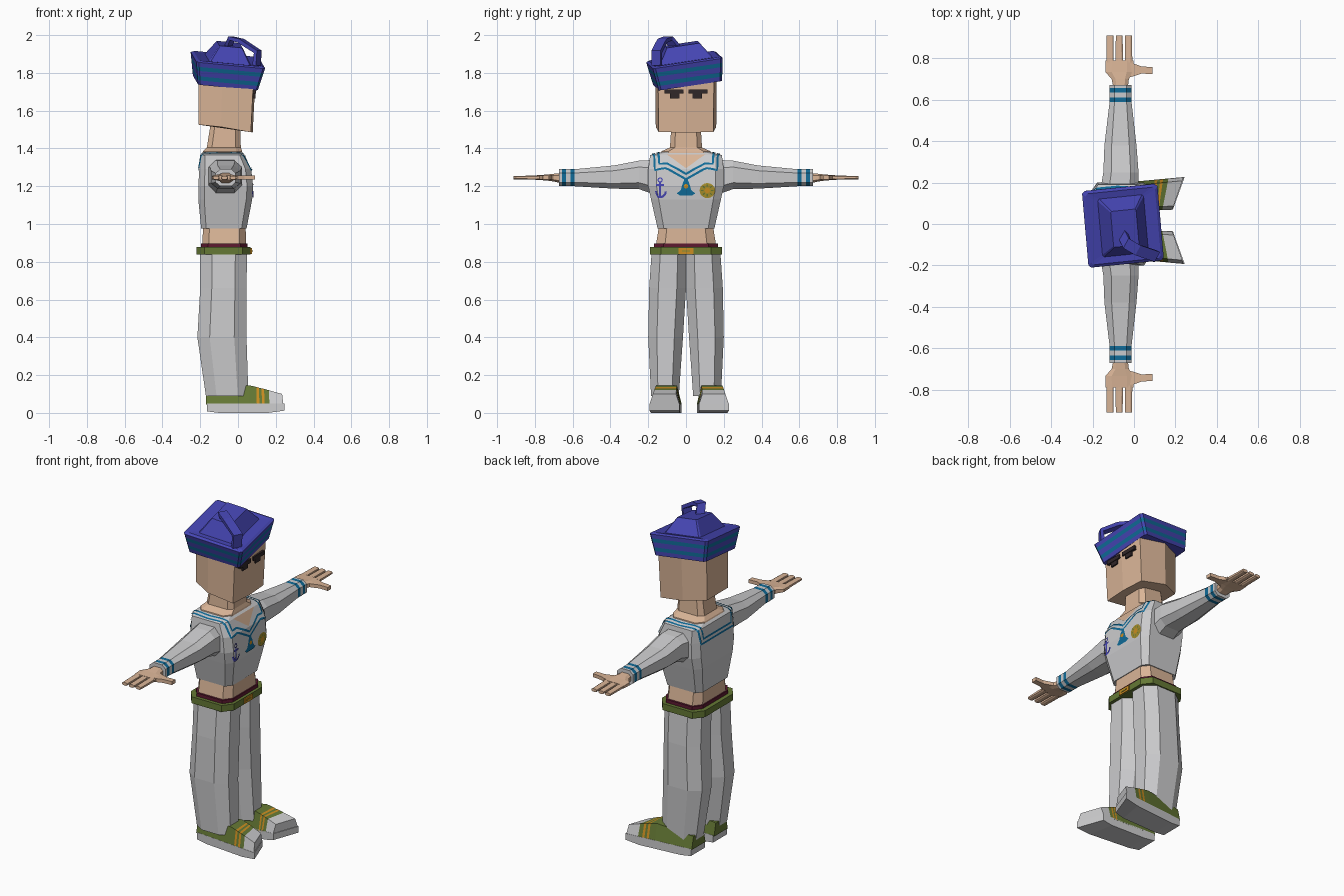
import bpy, bmesh, math
from mathutils import Vector, Matrix
from mathutils.bvhtree import BVHTree

if "Cube" in bpy.data.objects:
    bpy.data.objects.remove(bpy.data.objects["Cube"])

COLOURS = {
    "skin": (.70, .46, .31), "cloth": (.60, .60, .61), "blue": (.06, .06, .45),
    "teal": (.005, .15, .32), "green": (.13, .19, .035), "orange": (.60, .27, .015),
    "red": (.11, .01, .03), "brown": (.03, .02, .022), "gold": (.38, .27, .025),
}
MATS = {}
for key, rgb in COLOURS.items():
    m = bpy.data.materials.new(key)
    m.use_nodes = True
    m.diffuse_color = (*rgb, 1)
    m.node_tree.nodes["Principled BSDF"].inputs["Base Color"].default_value = (*rgb, 1)
    MATS[key] = m


def finish(name, bm, keys):
    bmesh.ops.recalc_face_normals(bm, faces=bm.faces)
    me = bpy.data.meshes.new(name)
    bm.to_mesh(me)
    bm.free()
    for k in keys:
        me.materials.append(MATS[k])
    ob = bpy.data.objects.new(name, me)
    bpy.context.collection.objects.link(ob)
    return ob


def loft(name, rings, bands):
    """Skin a list of rings; bands is one colour, or one per gap between rings."""
    if isinstance(bands, str):
        bands = [bands] * (len(rings) - 1)
    keys = list(dict.fromkeys(bands))
    bm = bmesh.new()
    vs = [[bm.verts.new(p) for p in r] for r in rings]
    n = len(rings[0])
    for a, b, k in zip(vs, vs[1:], bands):
        for i in range(n):
            f = bm.faces.new((a[i], a[(i + 1) % n], b[(i + 1) % n], b[i]))
            f.material_index = keys.index(k)
    for ring, k in ((vs[0], bands[0]), (vs[-1], bands[-1])):
        bm.faces.new(ring).material_index = keys.index(k)
    return finish(name, bm, keys)


def octagon(a0, a1, b0, b1, k):
    """Chamfered rectangle as 2D points."""
    ca, ha, cb, hb = (a0 + a1) / 2, (a1 - a0) / 2, (b0 + b1) / 2, (b1 - b0) / 2
    pts = [(1, -k), (1, k), (k, 1), (-k, 1), (-1, k), (-1, -k), (-k, -1), (k, -1)]
    return [(ca + ha * u, cb + hb * v) for u, v in pts]


def level(z, x0, x1, y0, y1, k=.7):
    return [(x, y, z) for x, y in octagon(x0, x1, y0, y1, k)]


def upright(y, x0, x1, z0, z1, k=.55):
    return [(x, y, z) for x, z in octagon(x0, x1, z0, z1, k)]


def box(name, x0, x1, y0, y1, z0, z1, key):
    rings = [[(x, y0, z0), (x, y1, z0), (x, y1, z1), (x, y0, z1)] for x in (x0, x1)]
    return loft(name, rings, key)


# Torso, neck and waist
shirt = loft("shirt", [level(z, a, b, -h, h, .78) for z, a, b, h in (
    (.975, -.195, .045, .15), (1.13, -.21, .075, .185), (1.2, -.21, .08, .2),
    (1.29, -.205, .07, .2), (1.365, -.2, .035, .19), (1.38, -.185, .02, .13))], "cloth")
loft("neck", [level(z, a, b, -h, h) for z, a, b, h in (
    (1.37, -.19, .025, .135), (1.385, -.185, .022, .13), (1.405, -.165, .015, .085),
    (1.56, -.14, .01, .075))], "skin")
loft("waist", [level(z, a, b, -h, h) for z, a, b, h in (
    (.85, -.19, .045, .165), (.99, -.185, .04, .143))], "skin")
loft("waistband", [level(z, -.195, .05, -.17, .17) for z in (.86, .897)], "red")
loft("belt", [level(z, -.22, .067, -.19, .19) for z in (.838, .877)], "green")
box("buckle", .06, .073, -.04, .04, .842, .873, "orange")
box("buckle_bar", .07, .076, -.022, .022, .853, .862, "gold")

# Head, with jaw lower at the front
half = [(.078, 0), (.068, .145), (-.09, .16), (-.21, .1)]
outline = half + [(x, -y) for x, y in reversed(half[1:])]
jaw = [(x, y, 1.505 - .1 * x - (.012 if x > 0 else 0)) for x, y in outline]
crown = [(x * 1.05 + .012, y * 1.02, 1.8) for x, y in outline]
loft("head", [jaw, crown], "skin")

# Limbs
for s, side in ((1, "left"), (-1, "right")):
    def rect(*r, k=.55):
        return upright(s * r[0], *r[1:], k=k)

    loft(side + "_trouser_leg", [
        [(x, s * y, z) for x, y, z in level(z, a, b, c, d, .5)] for z, a, b, c, d in (
            (.09, -.17, .055, .038, .185), (.4, -.215, .045, .016, .2),
            (.66, -.2, .045, 0, .195), (.85, -.2, .048, -.003, .182))], "cloth")

    cuff = [rect(y, -.118, -.012, 1.2, 1.29) for y in (.59, .612, .635, .657, .672)]
    loft(side + "_sleeve", [rect(.15, -.165, .02, 1.15, 1.34),
                            rect(.25, -.148, .022, 1.185, 1.335),
                            rect(.38, -.143, .012, 1.187, 1.31)] + cuff,
         ["cloth"] * 3 + ["teal", "cloth", "teal", "cloth"])

    loft(side + "_hand", [rect(.66, -.1, -.03, 1.215, 1.27), rect(.7, -.108, -.025, 1.225, 1.266),
                          rect(.735, -.138, -.005, 1.23, 1.262),
                          rect(.79, -.137, -.003, 1.234, 1.258)], "skin")
    for i in range(3):
        x = -.134 + i * .045
        loft(f"{side}_finger_{i + 1}", [rect(.78, x, x + .036, 1.234, 1.257),
                                        rect(.912, x + .001, x + .034, 1.236, 1.254)], "skin")
    thumb = ((-.05, .7, .78), (.0, .715, .775), (.035, .727, .762), (.09, .725, .758))
    loft(side + "_thumb", [[(x, s * a, 1.235), (x, s * b, 1.235), (x, s * b, 1.256),
                            (x, s * a, 1.256)] for x, a, b in thumb], "skin")

    # Shoe: sole slab and banded upper, toe slanted outwards
    def shoe_ring(x, z0, z1, taper):
        t = (x + .17) / .41
        pts = []
        for y, z in ((.04 + .012 * t, z0), (.172 + .038 * t, z0),
                     (.172 + .038 * t - taper, z1), (.04 + .012 * t + taper, z1)):
            slant = .35 * (y - .21) * max(0, t - .6) / .4
            pts.append((x + slant, s * y + .017, z))
        return pts

    loft(side + "_sole", [shoe_ring(x, z, .05, 0) for x, z in
                          ((-.165, .008), (-.1, 0), (.16, 0), (.245, .012))], "cloth")
    tops = ((-.17, .12), (.06, .146), (.1, .137), (.114, .133), (.128, .13),
            (.142, .127), (.168, .12), (.24, .1))
    loft(side + "_shoe_upper", [shoe_ring(x, .045, z, .018) for x, z in tops],
         ["green", "green", "orange", "green", "orange", "green", "cloth"])

    # Face
    lo, hi = sorted((s * .012, s * .115))
    box(side + "_brow", .05, .096, lo, hi, 1.69, 1.713, "brown")
    lo, hi = sorted((s * .035, s * .085))
    box(side + "_eye", .05, .092, lo, hi, 1.665, 1.692, "brown")

# Hat: striped flaring brim, flat top and tapered crown
tilt = (Matrix.Translation((-.06, 0, 1.808)) @ Matrix.Rotation(math.radians(5), 4, "Z")
        @ Matrix.Rotation(math.radians(8.5), 4, "X") @ Matrix.Rotation(math.radians(5.5), 4, "Y"))


def hat_ring(hx, hy, z):
    return [tilt @ Vector((x, y, z)) for x, y in octagon(-hx, hx, -hy, hy, .93)]


wall = [hat_ring(.16 + .024 * t, .17 + .018 * t, -.062 + .122 * t)
        for t in (0, .2, .38, .62, .8, 1)]
loft("hat", wall + [hat_ring(.17, .174, .068), hat_ring(.112, .142, .064),
                    hat_ring(.062, .088, .145)],
     ["blue", "teal", "blue", "teal"] + ["blue"] * 4)

# Looped strap on the hat
path = [Vector(p) for p in ((-.055, -.05, 1.93), (-.035, -.095, 1.983), (.015, -.125, 1.97),
                            (.105, -.155, 1.912), (.098, -.155, 1.84))]
across = Vector((.47, .88, 0)) * .027
strap = []
for i, p in enumerate(path):
    along = path[min(i + 1, len(path) - 1)] - path[max(i - 1, 0)]
    up = along.cross(across).normalized() * .011
    strap.append([p + across + up, p - across + up, p - across - up, p + across - up])
loft("hat_strap", strap, "blue")

# Thin trim laid over the shirt
tree = BVHTree.FromPolygons([v.co for v in shirt.data.vertices],
                            [p.vertices for p in shirt.data.polygons])


def trim(name, pts, widths, key, lift=.004):
    pts = [Vector(p) for p in pts]
    if not isinstance(widths, (list, tuple)):
        widths = [widths] * len(pts)
    line = []
    for a, b, wa, wb in zip(pts, pts[1:], widths, widths[1:]):
        n = max(1, int((b - a).length / .02))
        line += [(a.lerp(b, i / n), wa + (wb - wa) * i / n) for i in range(n)]
    line.append((pts[-1], widths[-1]))
    bm = bmesh.new()
    prev = None
    for i, (p, w) in enumerate(line):
        along = line[min(i + 1, len(line) - 1)][0] - line[max(i - 1, 0)][0]
        loc, nor, _, _ = tree.find_nearest(p)
        side = nor.cross(along).normalized() * (w / 2 + .0002)
        pair = [bm.verts.new(loc + nor * lift + d) for d in (side, -side)]
        if prev:
            bm.faces.new((prev[0], prev[1], pair[1], pair[0]))
        prev = pair
    finish(name, bm, [key])


trim("neckline", [(.05, 0, 1.375), (.07, 0, 1.295)], [.2, 0], "skin", .003)
for s, side in ((1, "left"), (-1, "right")):
    outer = ((.08, 0, 1.237), (.08, .11, 1.3), (.07, .165, 1.285), (.035, .17, 1.36),
             (-.08, .18, 1.372), (-.2, .165, 1.36), (-.21, .155, 1.28), (-.21, 0, 1.28))
    inner = ((.08, 0, 1.265), (.07, .1, 1.325), (.06, .142, 1.318), (.03, .145, 1.37),
             (-.08, .155, 1.375), (-.195, .14, 1.365), (-.21, .13, 1.305), (-.21, 0, 1.305))
    for label, pts in (("outer", outer), ("inner", inner)):
        trim(f"{side}_collar_{label}_stripe", [(x, s * y, z) for x, y, z in pts], .011, "teal")


# Chest badges
def arc(cy, cz, r, a0, a1, n=10):
    return [(.09, cy + r * math.cos(math.radians(a0 + (a1 - a0) * i / n)),
             cz + r * math.sin(math.radians(a0 + (a1 - a0) * i / n))) for i in range(n + 1)]


def disc(name, cy, cz, r, key, lift):
    angles = [math.pi * i / 8 for i in range(9)]
    trim(name, [(.09, cy, cz + r * math.cos(a)) for a in angles],
         [2 * r * math.sin(a) for a in angles], key, lift)


trim("anchor_shank", [(.09, -.137, 1.225), (.09, -.137, 1.14)], .011, "blue")
trim("anchor_stock", [(.09, -.158, 1.208), (.09, -.116, 1.208)], .01, "blue", .005)
trim("anchor_flukes", arc(-.137, 1.172, .03, 180, 360), .011, "blue", .005)
trim("anchor_ring", arc(-.137, 1.234, .011, 0, 360), .006, "blue", .005)
trim("bell_badge", [(.09, 0, 1.24), (.09, 0, 1.215), (.09, 0, 1.18), (.09, 0, 1.16), (.09, 0, 1.15)],
     [.015, .035, .055, .098, .06], "teal")
disc("bell_knob", 0, 1.2, .012, "orange", .006)
disc("flower_badge", .113, 1.177, .041, "gold", .004)
disc("flower_centre", .113, 1.177, .014, "orange", .006)
for i in range(8):
    a = math.pi * i / 4
    dy, dz = math.cos(a), math.sin(a)
    trim(f"flower_petal_{i + 1}", [(.09, .113 + dy * .02, 1.177 + dz * .02),
                                   (.09, .113 + dy * .033, 1.177 + dz * .033)], .006, "green", .006)
